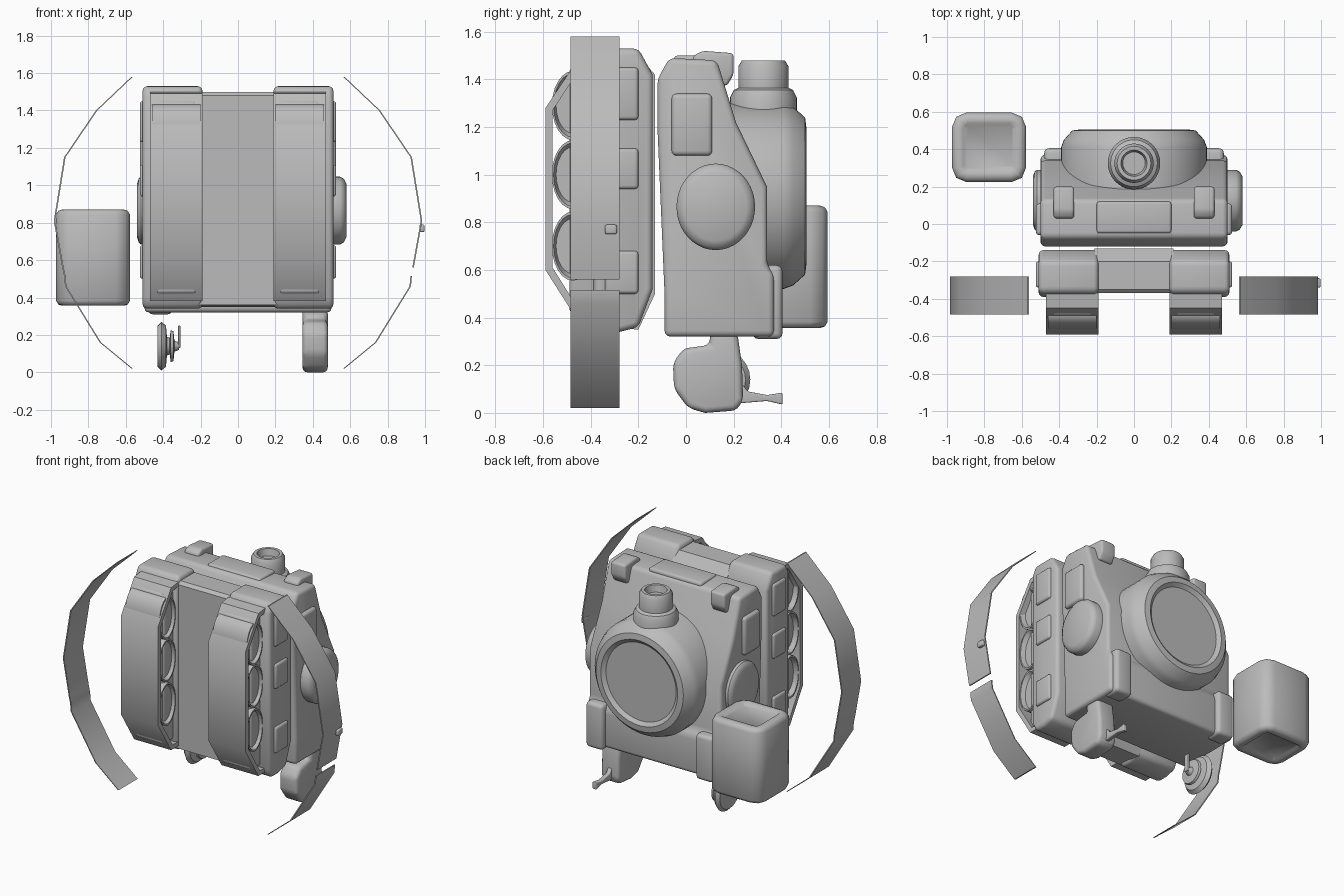
import bpy, bmesh, math
from mathutils import Vector, Matrix

cube = bpy.data.objects.get("Cube")
if cube:
    bpy.data.objects.remove(cube, do_unlink=True)

grey = bpy.data.materials.new("plain_grey")
grey.use_nodes = True
grey.diffuse_color = (0.5, 0.5, 0.5, 1)
grey.node_tree.nodes["Principled BSDF"].inputs["Base Color"].default_value = (0.5, 0.5, 0.5, 1)


def finish(name, bm, angle=35):
    bmesh.ops.recalc_face_normals(bm, faces=bm.faces)
    mesh = bpy.data.meshes.new(name)
    bm.to_mesh(mesh)
    bm.free()
    mesh.materials.append(grey)
    obj = bpy.data.objects.new(name, mesh)
    bpy.context.collection.objects.link(obj)
    bpy.ops.object.select_all(action='DESELECT')
    obj.select_set(True)
    bpy.context.view_layer.objects.active = obj
    bpy.ops.object.shade_smooth_by_angle(angle=math.radians(angle))
    return obj


def round_edges(bm, width, segments=3):
    if width:
        bmesh.ops.recalc_face_normals(bm, faces=bm.faces)
        sharp = [e for e in bm.edges if e.calc_face_angle(0) > 0.5]
        bmesh.ops.bevel(bm, geom=sharp, offset=width, segments=segments,
                        profile=0.5, affect='EDGES', clamp_overlap=True)


def prism(name, outline, start, end, axis='X', bevel=0.0):
    """Extrude an outline along x (outline in y, z) or along y (outline in x, z)."""
    bm = bmesh.new()
    place = (lambda h, u, v: (h, u, v)) if axis == 'X' else (lambda h, u, v: (u, h, v))
    face = bm.faces.new([bm.verts.new(place(start, u, v)) for u, v in outline])
    new = bmesh.ops.extrude_face_region(bm, geom=[face])["geom"]
    shift = Vector(place(end - start, 0, 0))
    bmesh.ops.translate(bm, vec=shift, verts=[g for g in new if isinstance(g, bmesh.types.BMVert)])
    round_edges(bm, bevel)
    return finish(name, bm)


def box(name, x, y, z, bevel=0.02):
    return prism(name, [(y[0], z[0]), (y[1], z[0]), (y[1], z[1]), (y[0], z[1])], x[0], x[1], 'X', bevel)


def lathe(name, profile, loc, axis, scale=(1, 1, 1), steps=40):
    """Revolve (radius, height) points about an axis starting at loc."""
    bm = bmesh.new()
    verts = [bm.verts.new((r, 0, h)) for r, h in profile]
    edges = [bm.edges.new(pair) for pair in zip(verts, verts[1:])]
    bmesh.ops.spin(bm, geom=verts + edges, cent=(0, 0, 0), axis=(0, 0, 1),
                   angle=2 * math.pi, steps=steps)
    bmesh.ops.remove_doubles(bm, verts=bm.verts, dist=0.0005)
    turn = Vector(axis).to_track_quat('Z', 'Y').to_matrix().to_4x4()
    bm.transform(Matrix.Translation(loc) @ Matrix.Diagonal((*scale, 1)) @ turn)
    return finish(name, bm)


def scoop(target, loc, axis, radius):
    """Carve a cylindrical hollow out of a part."""
    cutter = lathe("cutter", [(0, -0.5), (radius, -0.5), (radius, 0.5), (0, 0.5)], loc, axis)
    cutter.hide_render = True
    mod = target.modifiers.new("scoop", 'BOOLEAN')
    mod.operation, mod.object, mod.solver = 'DIFFERENCE', cutter, 'EXACT'
    bpy.context.view_layer.objects.active = target
    bpy.ops.object.modifier_apply(modifier=mod.name)
    bpy.data.objects.remove(cutter, do_unlink=True)


# Main case with sloped rear
prism("main_case", [(-0.12, 1.40), (-0.07, 1.49), (0.13, 1.48), (0.21, 1.22), (0.34, 0.95),
                    (0.34, 0.62), (0.37, 0.58), (0.37, 0.32), (-0.09, 0.32), (-0.09, 0.5), (-0.12, 1.2)],
      -0.5, 0.5, 'X', 0.03)
box("top_plate", (-0.2, 0.2), (-0.05, 0.12), (1.46, 1.5), 0.015)

# Front pack: two side shells and a scooped centre panel
shell = [(-0.36, 1.53), (-0.2, 1.53), (-0.14, 1.42), (-0.14, 0.52), (-0.2, 0.36),
         (-0.28, 0.34), (-0.36, 0.34), (-0.39, 0.4), (-0.39, 1.47)]
panel = prism("centre_panel", [(-0.35, 1.5), (-0.2, 1.5), (-0.13, 1.42), (-0.13, 0.5), (-0.2, 0.35),
                               (-0.37, 0.36), (-0.37, 1.48)], -0.21, 0.21)
scoop(panel, (0, -0.37, 1.73), (0, 0.8, 0.6), 0.26)
scoop(panel, (0, -0.37, 0.28), (0, 0.8, -0.6), 0.2)

band = [(-0.37, 1.5), (-0.45, 1.49), (-0.59, 1.28), (-0.59, 0.6), (-0.45, 0.38), (-0.37, 0.38),
        (-0.37, 0.41), (-0.435, 0.41), (-0.56, 0.61), (-0.56, 1.27), (-0.435, 1.46), (-0.37, 1.47)]
dish = [(0, 0.1), (0.8, 0.1), (0.92, 0.13), (1, 0.13), (1, -0.13), (0.92, -0.13), (0.8, -0.1), (0, -0.1)]

for side, s in (("left", 1), ("right", -1)):
    prism(side + "_shell", shell, s * 0.19, s * 0.51, 'X', 0.025)
    prism(side + "_pod_band", band, s * 0.19, s * 0.47)
    box(side + "_pod_core", (s * 0.22, s * 0.44), (-0.49, -0.35), (0.42, 1.45), 0.02)
    for i, z in enumerate((0.7, 1.0, 1.29)):
        lathe(f"{side}_pod_dish_{i}", dish, (s * 0.33, -0.475, z), (1, 0, 0), (1, 0.088, 0.145), 24)
    for i, z in enumerate(((1.23, 1.45), (0.94, 1.11), (0.5, 0.68))):
        box(f"{side}_shell_pad_{i}", (s * 0.48, s * 0.525), (-0.34, -0.2), z, 0.015)

    # Case fittings
    box(side + "_side_patch", (s * 0.48, s * 0.525), (-0.06, 0.11), (1.08, 1.34))
    prism(side + "_top_lug", [(0.03, 1.44), (0.03, 1.5), (0.07, 1.52), (0.2, 1.51), (0.2, 1.42),
                              (0.17, 1.37), (0.1, 1.4)], s * 0.32, s * 0.43, 'X', 0.015)
    box(side + "_foot_block", (s * 0.35, s * 0.48), (0.28, 0.405), (0.31, 0.62), 0.025)
    bulge = 0.1 if s > 0 else 0.06
    lathe(side + "_round_cap", [(0, 0), (0.165, 0), (0.165, bulge * 0.65), (0.155, bulge * 0.85),
                                (0.13, bulge), (0, bulge)],
          (s * 0.48, 0.125, 0.865), (s, 0, 0), (1, 1, 1.1))

# Round canister with neck and hollow cap
lathe("canister", [(0, 0), (0.39, 0), (0.39, 0.26), (0.375, 0.3), (0.33, 0.35), (0.29, 0.355),
                   (0.265, 0.335), (0, 0.335)], (0, 0.15, 0.91), (0, 1, 0), steps=56)
lathe("canister_neck", [(0, 0), (0.14, 0), (0.14, 0.09), (0.125, 0.12), (0.105, 0.13), (0.105, 0.22),
                        (0.09, 0.245), (0.07, 0.245), (0.06, 0.2), (0, 0.2)], (0, 0.325, 1.235), (0, 0, 1))

# Separate bin with rounded corners and sunken ends
bm = bmesh.new()
bmesh.ops.create_cube(bm, size=1, matrix=Matrix.Translation((-0.775, 0.41, 0.613))
                      @ Matrix.Diagonal((0.395, 0.37, 0.46, 1)))
upright = [e for e in bm.edges if abs(e.verts[0].co.z - e.verts[1].co.z) > 0.1]
bmesh.ops.bevel(bm, geom=upright, offset=0.075, segments=2, profile=0.5, affect='EDGES')
for face in [f for f in bm.faces if abs(f.normal.z) > 0.9]:
    for width, rise in ((0.012, 0.02), (0.02, 0.007), (0.025, 0), (0.015, -0.015)):
        bmesh.ops.inset_region(bm, faces=[face], thickness=width, depth=rise)
finish("bin", bm, 50)

# Thin curved straps; the left one is broken into two pieces
arc = [(0.57, 1.58), (0.76, 1.4), (0.93, 1.15), (0.985, 0.81), (0.94, 0.56)]
tail = [(0.93, 0.515), (0.925, 0.46), (0.74, 0.16), (0.57, 0.02)]


def strap(name, path, s):
    inner = [(x - 0.008, z) for x, z in reversed(path)]
    prism(name, [(s * x, z) for x, z in path + inner], -0.485, -0.28, 'Y')


strap("left_strap_upper", arc, 1)
strap("left_strap_lower", tail, 1)
strap("right_strap", arc + tail, -1)
box("strap_stud", (0.97, 0.997), (-0.34, -0.29), (0.75, 0.79), 0.008)

# Hanging handle with a flared lever
prism("handle", [(0.1, 0.34), (0.1, 0.285), (-0.01, 0.27), (-0.055, 0.21), (-0.05, 0.1), (0.01, 0.02),
                 (0.08, 0.0), (0.21, 0.01), (0.24, 0.05), (0.235, 0.2), (0.215, 0.34)],
      0.345, 0.48, 'X', 0.025)
prism("lever", [(0.22, 0.14), (0.26, 0.09), (0.34, 0.075), (0.405, 0.085), (0.405, 0.035),
                (0.34, 0.05), (0.22, 0.04)], 0.395, 0.425, 'X', 0.006)

# Hanging knob with stacked discs and a pin
lathe("knob", [(0, 0), (0.11, 0), (0.13, 0.02), (0.11, 0.045), (0.05, 0.05), (0.045, 0.065),
               (0.085, 0.07), (0.08, 0.085), (0.03, 0.09), (0.02, 0.115), (0, 0.115)],
      (-0.43, 0.14, 0.14), (1, 0, 0), steps=24)
box("knob_pin", (-0.32, -0.308), (0.12, 0.16), (0.13, 0.25), 0.004)
